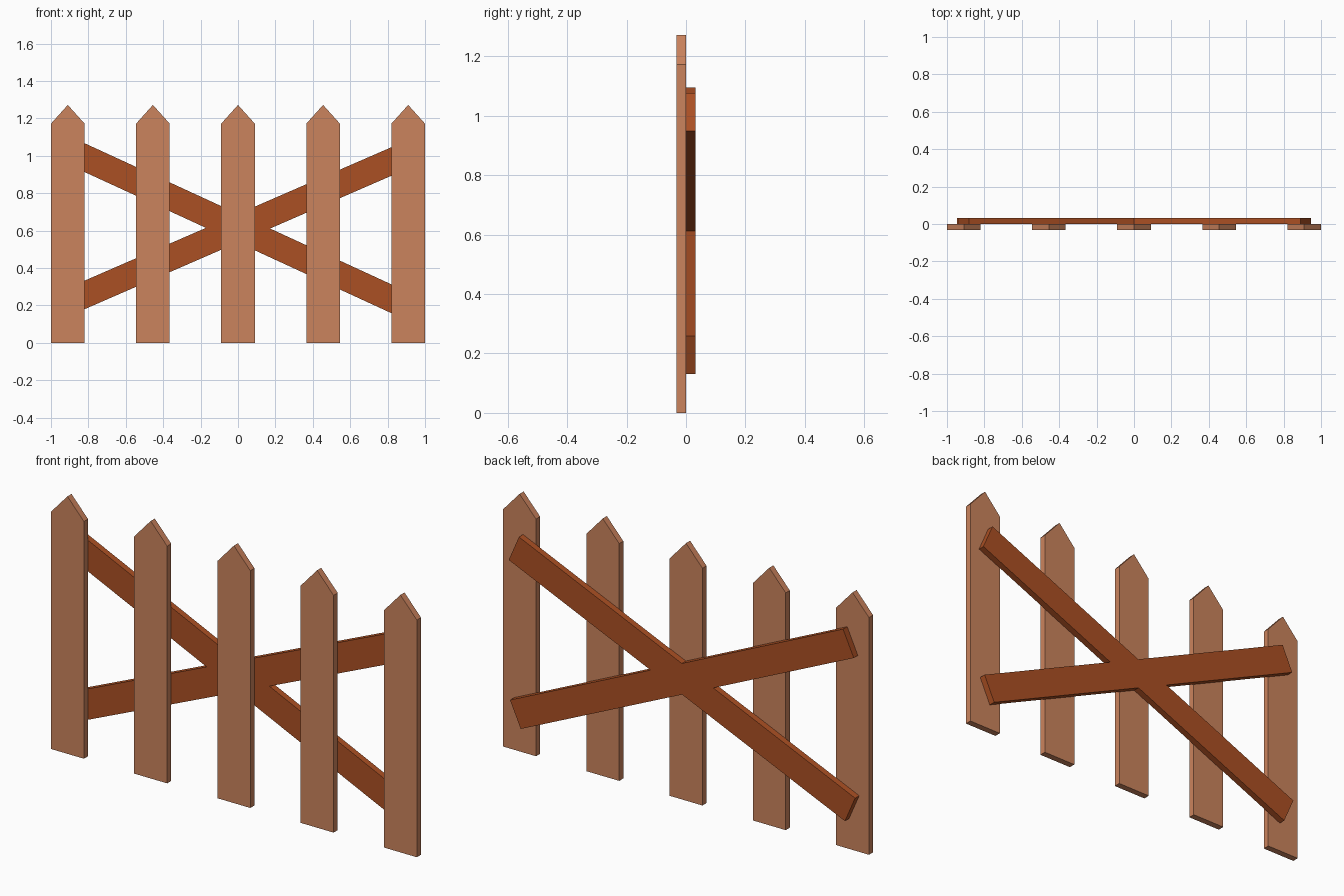
import bpy, bmesh
from math import radians
from mathutils import Matrix

if "Cube" in bpy.data.objects:
    bpy.data.objects.remove(bpy.data.objects["Cube"])

THICK = 0.032


def material(name, color):
    mat = bpy.data.materials.new(name)
    mat.diffuse_color = color
    mat.use_nodes = True
    mat.node_tree.nodes["Principled BSDF"].inputs["Base Color"].default_value = mat.diffuse_color
    return mat


def board(name, outline, y0, mat, matrix=Matrix()):
    """Extrude an x-z outline backwards by the board thickness."""
    bm = bmesh.new()
    face = bm.faces.new([bm.verts.new((x, y0, z)) for x, z in outline])
    ext = bmesh.ops.extrude_face_region(bm, geom=[face])
    moved = [v for v in ext["geom"] if isinstance(v, bmesh.types.BMVert)]
    bmesh.ops.translate(bm, verts=moved, vec=(0, THICK, 0))
    bmesh.ops.recalc_face_normals(bm, faces=bm.faces[:])
    mesh = bpy.data.meshes.new(name)
    bm.to_mesh(mesh)
    bm.free()
    mesh.materials.append(mat)
    obj = bpy.data.objects.new(name, mesh)
    obj.matrix_world = matrix
    bpy.context.collection.objects.link(obj)
    return obj


light_wood = material("light_wood", (0.60, 0.23, 0.11, 1))
dark_wood = material("dark_wood", (0.41, 0.08, 0.017, 1))

# Pointed pickets, in front
w = 0.09
picket = [(-w, 0), (w, 0), (w, 1.172), (0, 1.272), (-w, 1.172)]
for i in range(5):
    place = Matrix.Translation(((i - 2) * 0.455, 0, 0))
    board(f"picket_{i + 1}", picket, -THICK, light_wood, place)

# Crossed diagonal rails, flush with the back of the pickets
l, h = 1.002, 0.07
rail = [(-l, -h), (l, -h), (l, h), (-l, h)]
for name, angle in (("falling_rail", 24.7), ("rising_rail", -23.5)):
    place = Matrix.Translation((0, 0, 0.613)) @ Matrix.Rotation(radians(angle), 4, 'Y')
    board(name, rail, 0, dark_wood, place)
